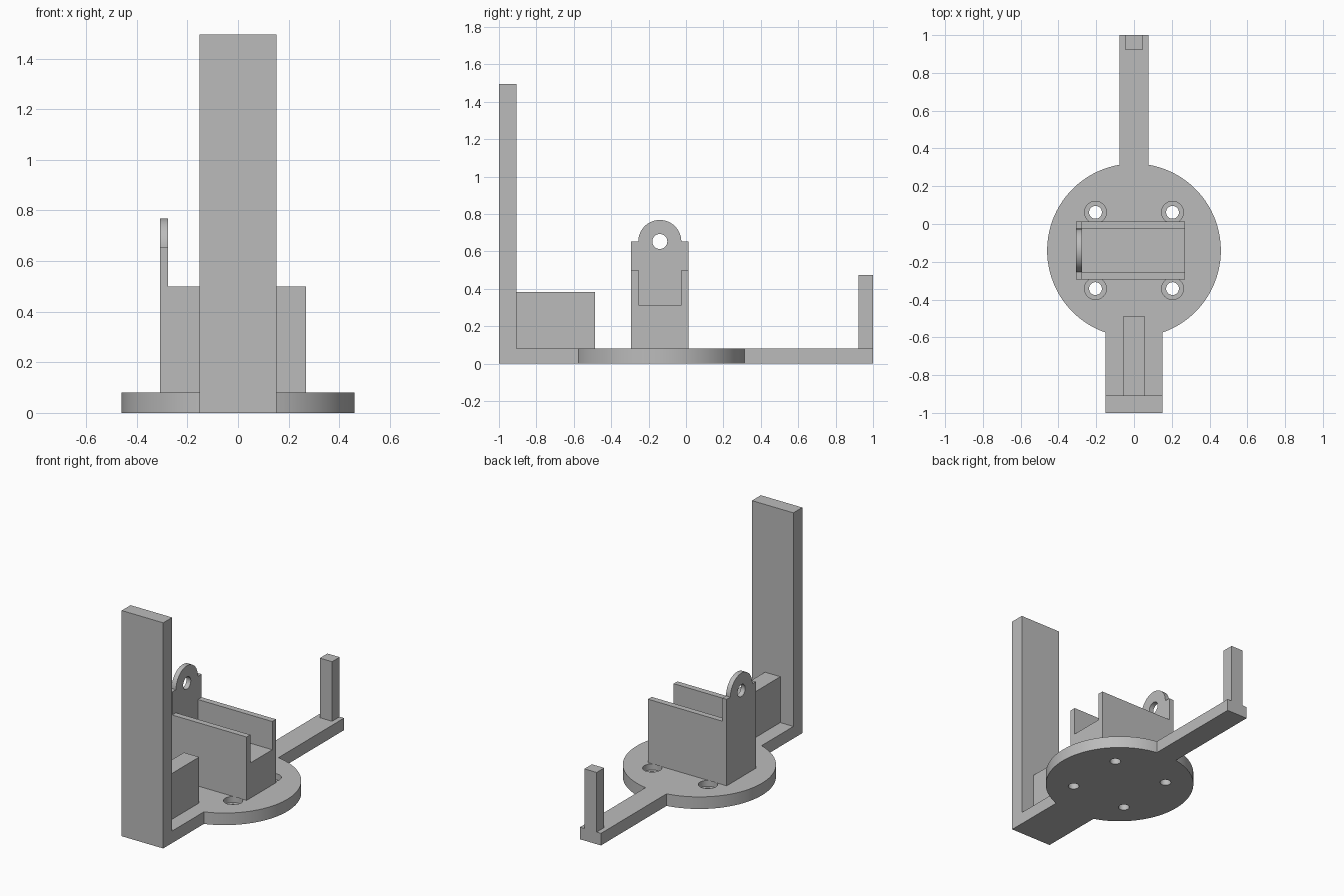
import bpy
import bmesh
from math import sin, cos, pi, asin, radians
from mathutils import Vector

cube = bpy.data.objects.get("Cube")
if cube:
    bpy.data.objects.remove(cube, do_unlink=True)

grey = bpy.data.materials.new("plain grey")
grey.use_nodes = True
colour = (0.5, 0.5, 0.5, 1)
grey.diffuse_color = colour
grey.node_tree.nodes["Principled BSDF"].inputs["Base Color"].default_value = colour

CY = -0.14      # centre of the disc and the cradle
TOP = 0.08      # top of the base plate


def extrude(name, outline, direction):
    """Solid from a closed 3D outline pushed along a direction."""
    bm = bmesh.new()
    face = bm.faces.new([bm.verts.new(p) for p in outline])
    moved = bmesh.ops.extrude_face_region(bm, geom=[face])["geom"]
    bmesh.ops.translate(bm, vec=Vector(direction),
                        verts=[v for v in moved if isinstance(v, bmesh.types.BMVert)])
    bmesh.ops.recalc_face_normals(bm, faces=bm.faces)
    mesh = bpy.data.meshes.new(name)
    bm.to_mesh(mesh)
    bm.free()
    obj = bpy.data.objects.new(name, mesh)
    bpy.context.collection.objects.link(obj)
    mesh.materials.append(grey)
    return obj


def box(name, half_x, y0, y1, z0, z1):
    outline = [(-half_x, y0, z0), (half_x, y0, z0), (half_x, y1, z0), (-half_x, y1, z0)]
    return extrude(name, outline, (0, 0, z1 - z0))


def arc(a0, a1, r, steps):
    return [(r * cos(a0 + (a1 - a0) * i / steps), r * sin(a0 + (a1 - a0) * i / steps))
            for i in range(steps + 1)]


def cut(target, cutter):
    mod = target.modifiers.new("hole", "BOOLEAN")
    mod.operation = "DIFFERENCE"
    mod.solver = "EXACT"
    mod.object = cutter
    cutter.hide_render = True
    cutter.hide_viewport = True
    cutter.display_type = "WIRE"


# Base plate: disc with a wide front arm and a narrow rear arm
R, FRONT, REAR = 0.46, 0.152, 0.077
a_rear = pi / 2 - asin(REAR / R)
a_front = -pi / 2 + asin(FRONT / R)
right_half = [(FRONT, -1 - CY)] + arc(a_front, a_rear, R, 40) + [(REAR, 1 - CY)]
left_half = [(-x, y) for x, y in reversed(right_half)]
base = extrude("base_plate", [(x, y + CY, 0) for x, y in right_half + left_half], (0, 0, TOP))

# Counterbored screw holes
for sx in (-1, 1):
    for sy in (-1, 1):
        for label, r, z in (("screw_hole", 0.034, -0.1), ("counterbore", 0.058, 0.04)):
            ring = arc(0, 2 * pi, r, 32)[:-1]
            cutter = extrude(label + "_cutter",
                             [(x + sx * 0.204, y + CY + sy * 0.202, z) for x, y in ring],
                             (0, 0, 0.3))
            cut(base, cutter)

# Front mast, its support block and the rear post
box("front_mast", FRONT, -1, -0.907, TOP, 1.495)
box("mast_support", 0.056, -0.907, -0.486, TOP, 0.384)
box("rear_post", 0.045, 0.921, 1, TOP, 0.475)

# Cradle: solid block with a channel along its top
W, INNER, WALL, FLOOR = 0.154, 0.115, 0.5, 0.313
half = [(W, TOP), (W, WALL), (INNER, WALL), (INNER, FLOOR)]
channel = half + [(-y, z) for y, z in reversed(half)]
extrude("cradle", [(-0.276, y + CY, z) for y, z in channel], (0.545, 0, 0))

# End plate with a rounded lug and a pivot hole
PIVOT = 0.653
lug = [(W, TOP), (W, PIVOT)]
lug += [(y, z + PIVOT) for y, z in arc(0, pi, INNER, 32)]
lug += [(-W, PIVOT), (-W, TOP)]
plate = extrude("end_plate", [(-0.308, y + CY, z) for y, z in lug], (0.032, 0, 0))
ring = arc(0, 2 * pi, 0.04, 32)[:-1]
cut(plate, extrude("pivot_hole_cutter",
                   [(-0.4, y + CY, z + PIVOT) for y, z in ring], (0.2, 0, 0)))

# Smooth the round walls while keeping the corners sharp
for obj in (base, plate):
    bpy.ops.object.select_all(action="DESELECT")
    bpy.context.view_layer.objects.active = obj
    obj.select_set(True)
    for mod in list(obj.modifiers):
        bpy.ops.object.modifier_apply(modifier=mod.name)
    bpy.ops.object.shade_smooth_by_angle(angle=radians(30))

# Discard the used cutters
for obj in list(bpy.data.objects):
    if obj.name.split(".")[0].endswith("_cutter"):
        bpy.data.objects.remove(obj, do_unlink=True)
